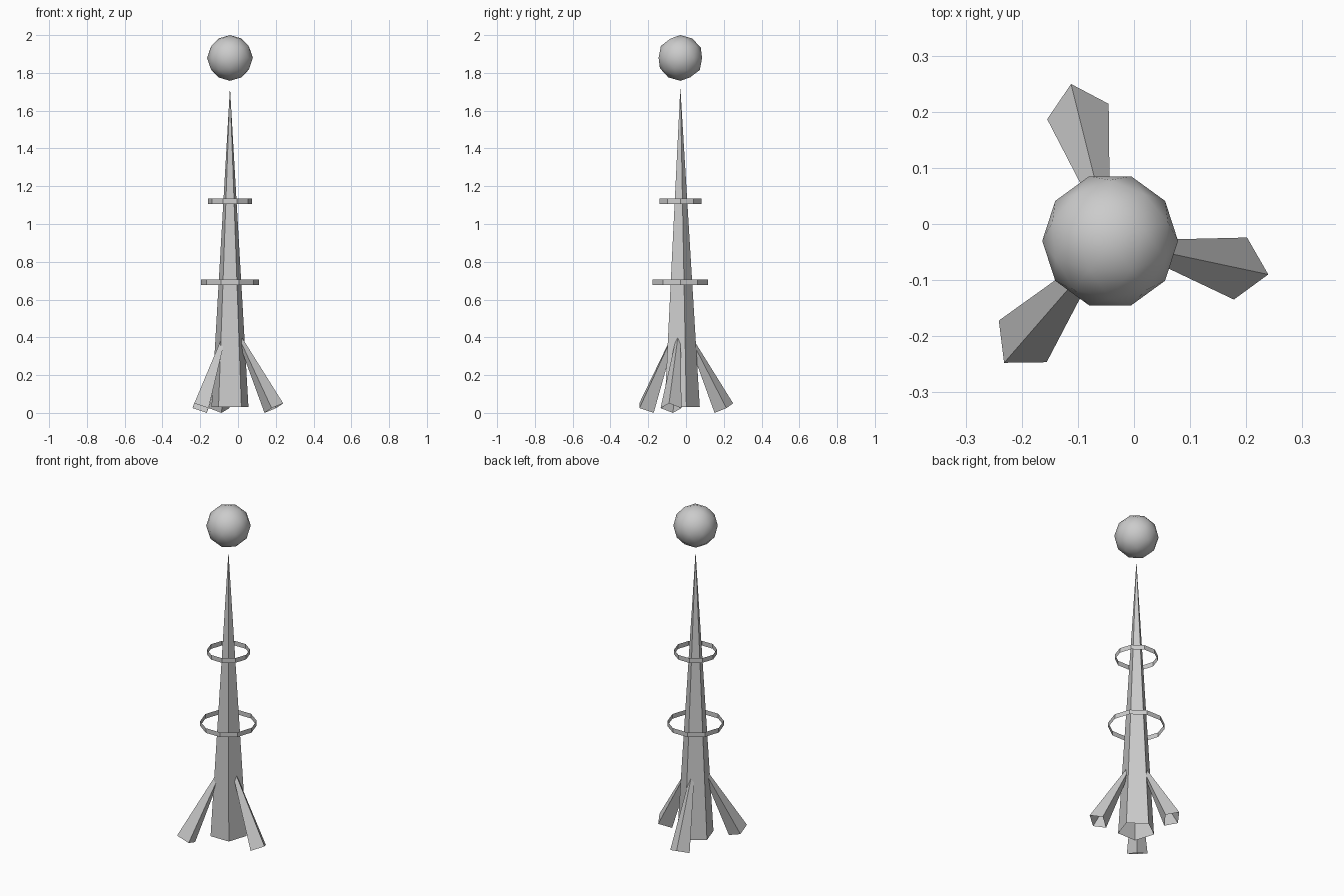
import bpy, bmesh, math
from mathutils import Vector, Matrix

if "Cube" in bpy.data.objects:
    bpy.data.objects.remove(bpy.data.objects["Cube"])

CX, CY = -0.0425, -0.03   # common vertical axis


def finish(name, bm, smooth=False):
    bmesh.ops.recalc_face_normals(bm, faces=bm.faces)
    for f in bm.faces:
        f.smooth = smooth
    me = bpy.data.meshes.new(name)
    bm.to_mesh(me)
    bm.free()
    ob = bpy.data.objects.new(name, me)
    bpy.context.collection.objects.link(ob)
    return ob


def open_cone(name, base, apex, radius, sides, start, u, v):
    """Pointed shell without a base; u and v span the base plane."""
    bm = bmesh.new()
    tip = bm.verts.new(apex)
    ring = []
    for i in range(sides):
        a = start + math.tau * i / sides
        ring.append(bm.verts.new(base + radius * (math.cos(a) * u + math.sin(a) * v)))
    for i in range(sides):
        bm.faces.new((ring[i], ring[(i + 1) % sides], tip))
    return finish(name, bm)


def band(name, z, radius, height, sides=10):
    """Thin open ring."""
    bm = bmesh.new()
    rows = [[bm.verts.new((CX + radius * math.cos(math.tau * i / sides),
                           CY + radius * math.sin(math.tau * i / sides), h))
             for i in range(sides)] for h in (z - height / 2, z + height / 2)]
    for i in range(sides):
        j = (i + 1) % sides
        bm.faces.new((rows[0][i], rows[0][j], rows[1][j], rows[1][i]))
    return finish(name, bm)


# Five-sided spire
open_cone("spire", Vector((CX, CY, 0.03)), Vector((CX, CY, 1.724)), 0.103, 5,
          math.pi / 2, Vector((1, 0, 0)), Vector((0, 1, 0)))

# Three splayed legs, meeting inside the spire
apex = Vector((CX, CY, 0.50))
for n, deg in enumerate((-12, 104, 229)):
    a = math.radians(deg)
    out = Vector((math.cos(a), math.sin(a), 0))
    base = Vector((CX, CY, 0.0253)) + 0.2375 * out
    axis = (apex - base).normalized()
    side = Vector((-math.sin(a), math.cos(a), 0))
    open_cone(f"leg_{n + 1}", base, apex, 0.0565, 4, 0, side.cross(axis), side)

# Two rings around the spire
band("lower_ring", 0.692, 0.154, 0.028)
band("upper_ring", 1.121, 0.117, 0.028)

# Floating ball
bm = bmesh.new()
bmesh.ops.create_icosphere(
    bm, subdivisions=2, radius=0.121,
    matrix=Matrix.Translation((CX, CY, 1.879)) @ Matrix.Rotation(math.pi / 2, 4, 'Z'))
finish("ball", bm, smooth=True)
